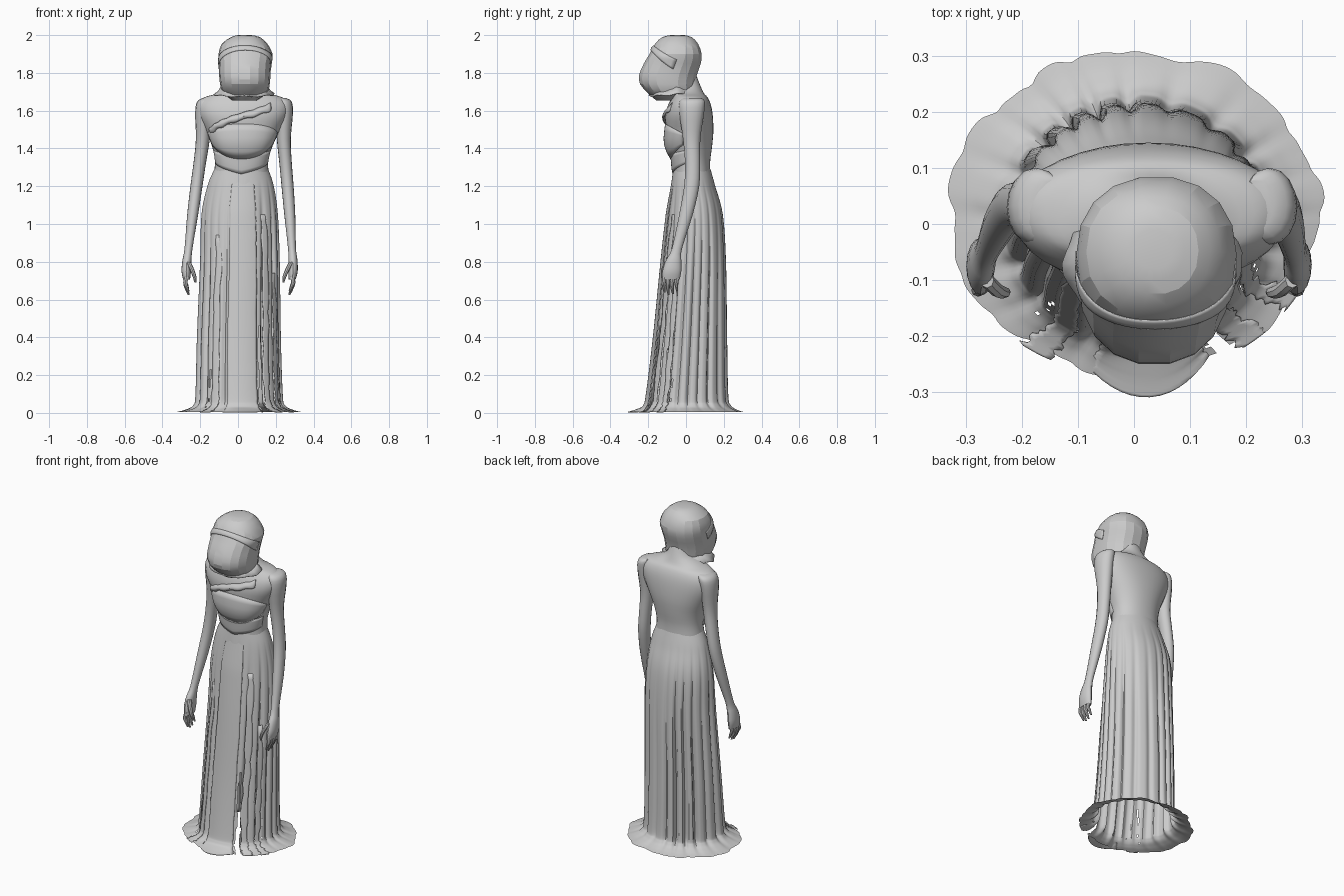
import bpy, bmesh, random
from math import sin, cos, pi, radians, copysign

if "Cube" in bpy.data.objects:
    bpy.data.objects.remove(bpy.data.objects["Cube"])

random.seed(4)


def ext(x0, x1, y0, y1, z):
    """Cross-section row (cx, cy, z, rx, ry) from its extents."""
    return ((x0 + x1) / 2, (y0 + y1) / 2, z, (x1 - x0) / 2, (y1 - y0) / 2)


def smooth(rows, steps):
    """Catmull-Rom subdivision of a list of rows."""
    out, n = [], len(rows)
    for i in range(n - 1):
        p = [rows[max(0, min(n - 1, i + k))] for k in (-1, 0, 1, 2)]
        for s in range(steps):
            t = s / steps
            out.append(tuple(0.5 * (2 * b + (c - a) * t + (2 * a - 5 * b + 4 * c - d) * t * t
                                    + (3 * b - a - 3 * c + d) * t ** 3) for a, b, c, d in zip(*p)))
    return out + [rows[-1]]


def at(rows, z):
    """Row at a height, rows ordered from top to bottom."""
    for a, b in zip(rows, rows[1:]):
        if a[2] >= z >= b[2]:
            t = (a[2] - z) / (a[2] - b[2] or 1)
            return tuple(u + (v - u) * t for u, v in zip(a, b))
    return rows[0] if z > rows[0][2] else rows[-1]


def pt(row, a, off=0.0, k=1.0, p=2.0):
    cx, cy, z, rx, ry = row
    c, s = cos(a), sin(a)
    return (cx + (rx * k + off) * copysign(abs(c) ** (2 / p), c),
            cy + (ry * k + off) * copysign(abs(s) ** (2 / p), s), max(z, 0.0))


def grid(name, pts, closed=True, caps=True, keep=None, angle=35, thick=0):
    bm = bmesh.new()
    vs = [[bm.verts.new(q) for q in row] for row in pts]
    n = len(vs[0])
    for j in range(len(vs) - 1):
        for i in range(n if closed else n - 1):
            if keep is None or keep(i, j):
                m = (i + 1) % n
                bm.faces.new((vs[j][i], vs[j][m], vs[j + 1][m], vs[j + 1][i]))
    if closed and caps:
        bm.faces.new(vs[0])
        bm.faces.new(vs[-1])
    bmesh.ops.delete(bm, geom=[v for v in bm.verts if not v.link_faces], context='VERTS')
    bmesh.ops.recalc_face_normals(bm, faces=bm.faces[:])
    me = bpy.data.meshes.new(name)
    bm.to_mesh(me)
    bm.free()
    me.shade_smooth()
    me.set_sharp_from_angle(angle=radians(angle))
    ob = bpy.data.objects.new(name, me)
    bpy.context.collection.objects.link(ob)
    if thick:
        mod = ob.modifiers.new("thickness", 'SOLIDIFY')
        mod.thickness, mod.offset = thick, 0
    return ob


def loft(name, rows, seg=20, steps=2, p=2.0, angle=35):
    return grid(name, [[pt(r, 2 * pi * i / seg, 0, 1, p) for i in range(seg)]
                       for r in smooth(rows, steps)], angle=angle)


def wrap(name, rows, a0, a1, top, bottom, off, p=2.0, n=28, m=5, thick=0.004):
    """Cloth fold on a lofted body, fading out at both ends; heights for t in 0..1."""
    rows, pts = smooth(rows, 4), []
    for j in range(m + 1):
        row = []
        for i in range(n + 1):
            t = i / n
            z = top(t) + (bottom(t) - top(t)) * j / m
            # fold is flush at its top edge and stands proud near the bottom
            bulge = off * sin(pi * min(1, .85 * j / m)) * min(1, 4 * t, 4 * (1 - t)) ** .5
            row.append(pt(at(rows, z), radians(a0 + (a1 - a0) * t), bulge, 1, p))
        pts.append(row)
    return grid(name, pts, closed=False, thick=thick)


# Hooded, bowed head, lightly faceted
head = [ext(.00, .07, -.08, -.01, 2.0), ext(-.035, .115, -.125, .03, 1.99),
        ext(-.085, .155, -.165, .065, 1.955), ext(-.103, .183, -.195, .085, 1.90),
        ext(-.102, .176, -.225, .08, 1.85), ext(-.10, .172, -.25, .06, 1.79),
        ext(-.095, .168, -.245, .05, 1.74), ext(-.08, .155, -.205, .04, 1.695),
        ext(-.03, .10, -.16, .0, 1.655)]
loft("hooded_head", head, 18, 2, 2.2, 18)
wrap("hood_brow_edge", head, -185, 5, lambda t: 1.87 + .075 * sin(pi * t),
     lambda t: 1.82 + .10 * sin(pi * t), .005, 2.2, thick=.002)

# Wavy frill at the foot of the hood
frill = []
for z, rx, ry in ((1.725, .12, .105), (1.70, .135, .115), (1.685, .157, .122)):
    frill.append([pt((.033, -.07, z + .010 * sin(2 * pi * i / 40) + .004 * sin(i * 1.1), rx, ry),
                     2 * pi * i / 40, .004 * sin(i * 1.3)) for i in range(40)])
grid("hood_frill", frill, caps=False, thick=.005)

# Torso, shoulders and neck
torso = [ext(-.03, .10, -.10, .05, 1.80), ext(-.045, .11, -.09, .075, 1.735),
         ext(-.11, .165, -.08, .095, 1.692), ext(-.18, .235, -.075, .115, 1.67),
         ext(-.213, .27, -.095, .132, 1.63), ext(-.208, .262, -.11, .142, 1.57),
         ext(-.17, .22, -.105, .145, 1.49), ext(-.137, .182, -.097, .138, 1.41),
         ext(-.122, .16, -.07, .128, 1.33), ext(-.13, .165, -.065, .13, 1.25)]
loft("torso", torso, 36, 3, 2.2)

# Bodice: draped bust, pointed waistline, torn diagonal sash
swag = lambda hi, lo: (lambda t: hi - (hi - lo) * sin(pi * t))
wrap("bust_drape", torso, -165, -15, swag(1.48, 1.53), swag(1.42, 1.345), .016, 2.2)
wrap("waist_drape", torso, -170, -10, swag(1.39, 1.37),
     lambda t: 1.325 - .06 * (1 - abs(2 * t - 1)), .009, 2.2)
wrap("diagonal_sash", torso, -152, -55, lambda t: 1.50 + .14 * t + .002 * sin(40 * t),
     lambda t: 1.47 + .13 * t + .004 * sin(31 * t), .014, 2.2)

# Pleated skirt with flared hem and a ragged slit
skirt = [ext(-.125, .16, -.068, .13, 1.29), ext(-.163, .19, -.08, .155, 1.20),
         ext(-.195, .212, -.10, .195, 1.05), ext(-.203, .222, -.128, .212, .80),
         ext(-.22, .228, -.168, .218, .40), ext(-.228, .238, -.205, .224, .10),
         ext(-.24, .25, -.22, .238, .04), ext(-.285, .29, -.245, .275, .016),
         ext(-.335, .335, -.27, .312, .004)]
fine = smooth(skirt, 6)
SEG, PLEATS = 200, 20
wob = [random.uniform(.4, 1.2) for _ in range(PLEATS)]


def pleat(a, z):
    depth = .13 * max(0, min(1, (1.24 - z) / .6)) * min(1, .15 + z / .08)
    u = a * PLEATS / (2 * pi) + .25 * sin(3 * a)
    return 1 - depth * wob[int(round(u)) % PLEATS] * (.5 + .5 * cos(2 * pi * u)) ** 3


def hem(a, z):
    f = max(0, 1 - z / .03)
    return f * (.007 * sin(7 * a + 1) + .004 * sin(13 * a) - .004)


rings = [[pt(r, 2 * pi * i / SEG, hem(2 * pi * i / SEG, r[2]), pleat(2 * pi * i / SEG, r[2]))
          for i in range(SEG)] for r in fine]


def keep(i, j):
    deg, z = i * 360 / SEG - 360, fine[j][2]
    if z < .5 and abs(deg + 61) < .8 + 2.5 * (1 - z / .5) + random.uniform(-1, 1):
        return False
    torn = (-140 < deg < -108 or -60 < deg < -20) and .03 < z < .45
    return not (torn and random.random() < .035)


grid("skirt", rings, caps=False, keep=keep, angle=40)


def strip(name, a0, a1, z0, off, tongue=0.0, rag=0.8, n=8):
    """Loose cloth panel hanging over the skirt, with ragged side edges."""
    pts = []
    for r in fine:
        if r[2] > z0:
            continue
        l, h = a0 + random.uniform(-rag, rag), a1 + random.uniform(-rag, rag)
        f = max(0, 1 - r[2] / .03)
        fade = min(1, (z0 - r[2]) / .2)   # tucked into the skirt at the top
        pts.append([pt(r, radians(l + (h - l) * i / n),
                       -.004 + (off + .004) * fade + f * tongue * (sin(pi * i / n) - .3))
                    for i in range(n + 1)])
    return grid(name, pts, closed=False, thick=.003)


strip("front_panel", -105, -66, 1.26, .006, .055, .6, 14)
strip("torn_strip_slit", -56, -46, 1.05, .004, 0, 1.8, 4)
strip("torn_strip_side", -36, -28, .75, .002, 0, 1.6, 4)
strip("torn_strip_left", -127, -117, .95, .002, 0, 1.4, 4)

# Arms and hands: modelled on one side, then mirrored about the leaning body axis
arm = [(-.15, .035, 1.668, .03, .045), (-.17, .033, 1.65, .045, .066),
       (-.181, .03, 1.59, .046, .066), (-.186, .03, 1.45, .037, .046),
       (-.203, .035, 1.32, .033, .04), (-.22, .03, 1.20, .032, .04),
       (-.24, .0, 1.05, .029, .036), (-.262, -.048, .87, .021, .027),
       (-.27, -.065, .81, .024, .04), (-.274, -.075, .75, .025, .05),
       (-.272, -.08, .705, .018, .046)]
thumb = [(-.262, -.10, .80, .012, .014), (-.244, -.118, .76, .012, .013),
         (-.23, -.122, .72, .010, .010), (-.226, -.12, .69, .005, .005)]
fingers = [[(-.272, y, .725, .012, .012), (-.279, y - .004, .69, .011, .011),
            (-.273, y - .004, .66 + d, .010, .010), (-.262, y, .625 + d, .005, .005)]
           for y, d in ((-.114, .012), (-.092, 0), (-.069, .004), (-.047, .02))]


def mirror(rows):
    return [(-x + 2 * (.01 + .028 * (z - .8)), y, z, rx, ry) for x, y, z, rx, ry in rows]


for side, f in (("left", lambda r: r), ("right", mirror)):
    loft(side + "_arm", f(arm), 16, 3)
    loft(side + "_thumb", f(thumb), 8, 2)
    for k, fg in enumerate(fingers):
        loft(f"{side}_finger_{k + 1}", f(fg), 8, 2)
